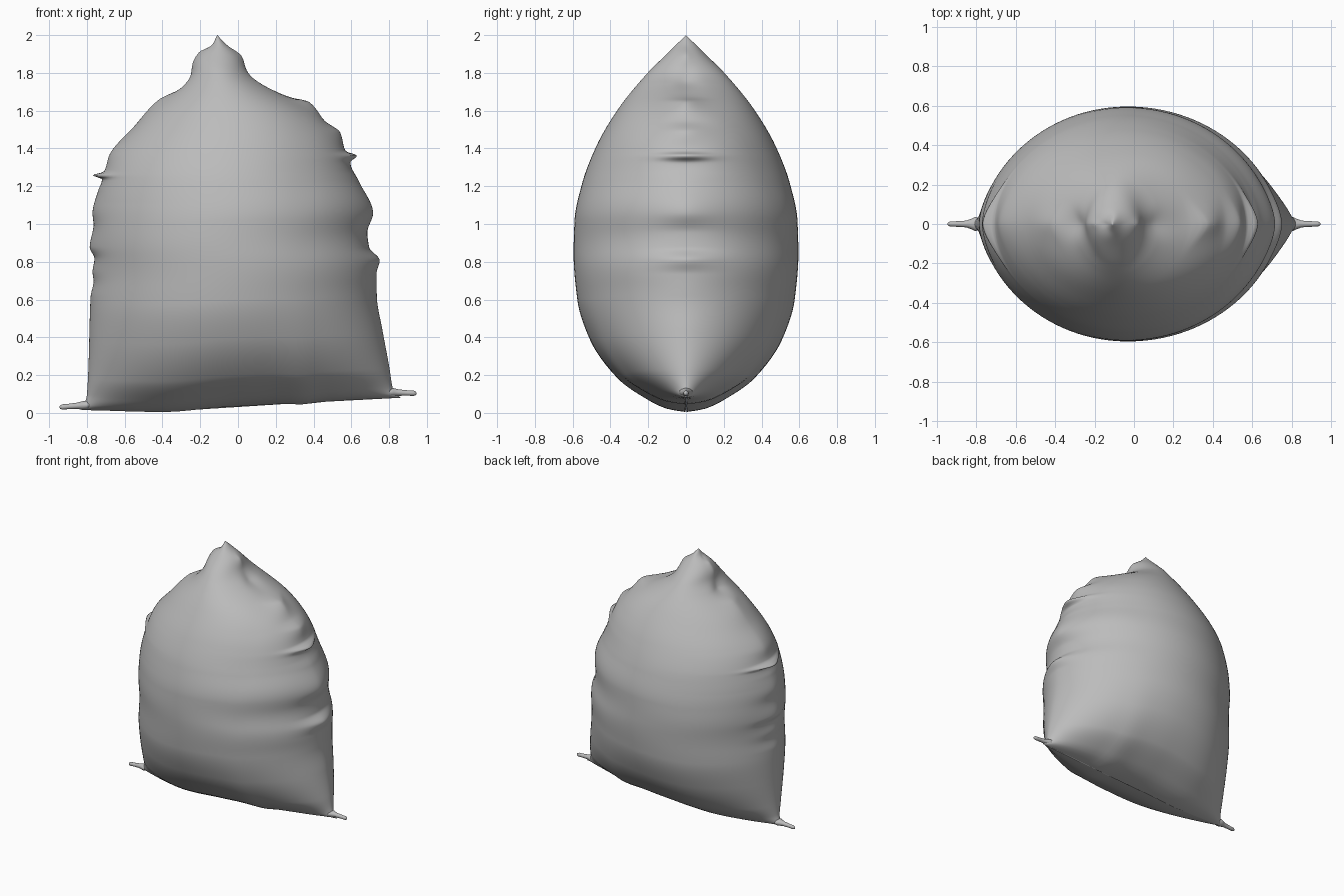
import bpy
import bmesh
from math import cos, sin, pi

# Seam outlines as (x, z), bottom to top, including folds and small nubs
LEFT_SEAM = [(-.83, .02), (-.81, .06), (-.8, .1), (-.79, .3), (-.785, .5), (-.78, .62),
             (-.765, .7), (-.77, .75), (-.76, .82), (-.785, .88), (-.765, 1), (-.77, 1.06),
             (-.74, 1.18), (-.72, 1.24), (-.77, 1.26), (-.71, 1.28), (-.68, 1.37),
             (-.55, 1.52), (-.42, 1.66), (-.27, 1.74), (-.25, 1.79), (-.24, 1.85),
             (-.205, 1.91), (-.14, 1.945), (-.11, 2)]
RIGHT_SEAM = [(.86, .08), (.83, .11), (.82, .13), (.8, .25), (.765, .44), (.735, .62),
              (.733, .74), (.75, .81), (.695, .88), (.685, .96), (.715, 1.06), (.64, 1.23),
              (.595, 1.33), (.63, 1.365), (.57, 1.39), (.54, 1.49), (.46, 1.55),
              (.395, 1.635), (.36, 1.66), (.3, 1.67), (.19, 1.71), (.09, 1.76),
              (.045, 1.82), (.02, 1.89), (-.06, 1.95), (-.11, 2)]
# Half depth of the sack by row, and height of the bottom seam by x
DEPTH = [(0, .005), (.015, .11), (.06, .22), (.16, .37), (.36, .51), (.57, .575),
         (.82, .595), (1, .59), (1.2, .55), (1.4, .475), (1.6, .36), (1.8, .2), (1.9, .1),
         (2, 0)]
BOTTOM = [(-.8, .015), (-.4, .005), (0, .04), (.2, .05), (.33, .045), (.45, .06), (.85, .08)]

ROWS = 240
SIDES = 112


def curve(points, t):
    """Smooth (monotone) interpolation of a value along sorted (key, value) points."""
    if t <= points[0][0]:
        return points[0][1]
    if t >= points[-1][0]:
        return points[-1][1]
    i = next(k for k in range(len(points) - 1) if t < points[k + 1][0])

    def slope(k):
        (a, u), (b, v) = points[k], points[k + 1]
        return (v - u) / (b - a)

    def tangent(k):
        if k == 0 or k == len(points) - 1:
            return slope(max(k - 1, 0))
        a, b = slope(k - 1), slope(k)
        return 2 * a * b / (a + b) if a * b > 0 else 0

    (t0, v0), (t1, v1) = points[i], points[i + 1]
    w = t1 - t0
    s = (t - t0) / w
    return (v0 * (1 + 2 * s) * (1 - s) ** 2 + w * tangent(i) * s * (1 - s) ** 2
            + v1 * s * s * (3 - 2 * s) + w * tangent(i + 1) * s * s * (s - 1))


def to_rows(seam):
    """Turn seam heights into row positions measured from the slanted bottom."""
    base = seam[0][1]
    return [((z - base) / (1 - base / 2), x) for x, z in seam]


def softened(points, t):
    """Seam position averaged over nearby rows, without the small folds."""
    reach = min(.13, t / 2, (2 - t) / 2)
    weights = [(k, 9 - abs(k)) for k in range(-8, 9)]
    total = sum(w for k, w in weights)
    return sum(w * curve(points, t + reach * k / 8) for k, w in weights) / total


def make_object(name, rings, material):
    """Skin closed rings of points into a smooth solid."""
    bm = bmesh.new()
    loops = [[bm.verts.new(p) for p in ring] for ring in rings]
    count = len(loops[0])
    for low, high in zip(loops, loops[1:]):
        for j in range(count):
            k = (j + 1) % count
            bm.faces.new((low[j], low[k], high[k], high[j]))
    bm.faces.new(loops[0])
    bm.faces.new(loops[-1])
    bmesh.ops.remove_doubles(bm, verts=bm.verts, dist=.0003)
    bmesh.ops.recalc_face_normals(bm, faces=bm.faces)
    for face in bm.faces:
        face.smooth = True
    mesh = bpy.data.meshes.new(name)
    bm.to_mesh(mesh)
    bm.free()
    mesh.materials.append(material)
    bpy.context.collection.objects.link(bpy.data.objects.new(name, mesh))


def sack_ring(t):
    """One slice of the sack, pinched to a seam at both sides."""
    left, right = curve(left_rows, t), curve(right_rows, t)
    soft_left, soft_right = softened(left_rows, t), softened(right_rows, t)
    depth = curve(DEPTH, t)
    ring = []
    for j in range(SIDES):
        angle = 2 * pi * j / SIDES
        u, side = cos(angle), sin(angle)
        # Folds stay close to the seam and fade into the smooth cloth
        fold = abs(u) ** 22
        a = soft_left + (left - soft_left) * fold
        b = soft_right + (right - soft_right) * fold
        x = (a + b) / 2 + u * (b - a) / 2
        y = depth * abs(side) ** 1.14 * (1 if side > 0 else -1)
        base = curve(BOTTOM, x)
        ring.append((x, y, base + t * (1 - base / 2)))
    return ring


def corner_tab(name, sign, z_root, z_tip, material):
    """Thin flattened ear that grows out of a bottom corner."""
    profile = [(.75, .002, .002), (.78, .03, .015), (.805, .036, .024), (.825, .026, .022),
               (.85, .017, .017), (.9, .014, .014), (.93, .013, .014), (.942, .008, .009),
               (.946, .001, .001)]
    rings = []
    for x, wide, tall in profile:
        z = z_root + (z_tip - z_root) * (x - .75) / .2
        rings.append([(sign * x, wide * cos(2 * pi * j / 16), z + tall * sin(2 * pi * j / 16))
                      for j in range(16)])
    make_object(name, rings, material)


cube = bpy.data.objects.get("Cube")
if cube:
    bpy.data.objects.remove(cube)

# Single grey cloth colour
cloth = bpy.data.materials.new("grey cloth")
cloth.use_nodes = True
grey = (.5, .5, .5, 1)
cloth.diffuse_color = grey
cloth.node_tree.nodes["Principled BSDF"].inputs["Base Color"].default_value = grey

# Stuffed sack body
left_rows, right_rows = to_rows(LEFT_SEAM), to_rows(RIGHT_SEAM)
make_object("sack_body", [sack_ring(2 * i / ROWS) for i in range(ROWS + 1)], cloth)

# Ears at the two bottom corners
corner_tab("right_corner_tab", -1, .045, .03, cloth)
corner_tab("left_corner_tab", 1, .112, .103, cloth)
